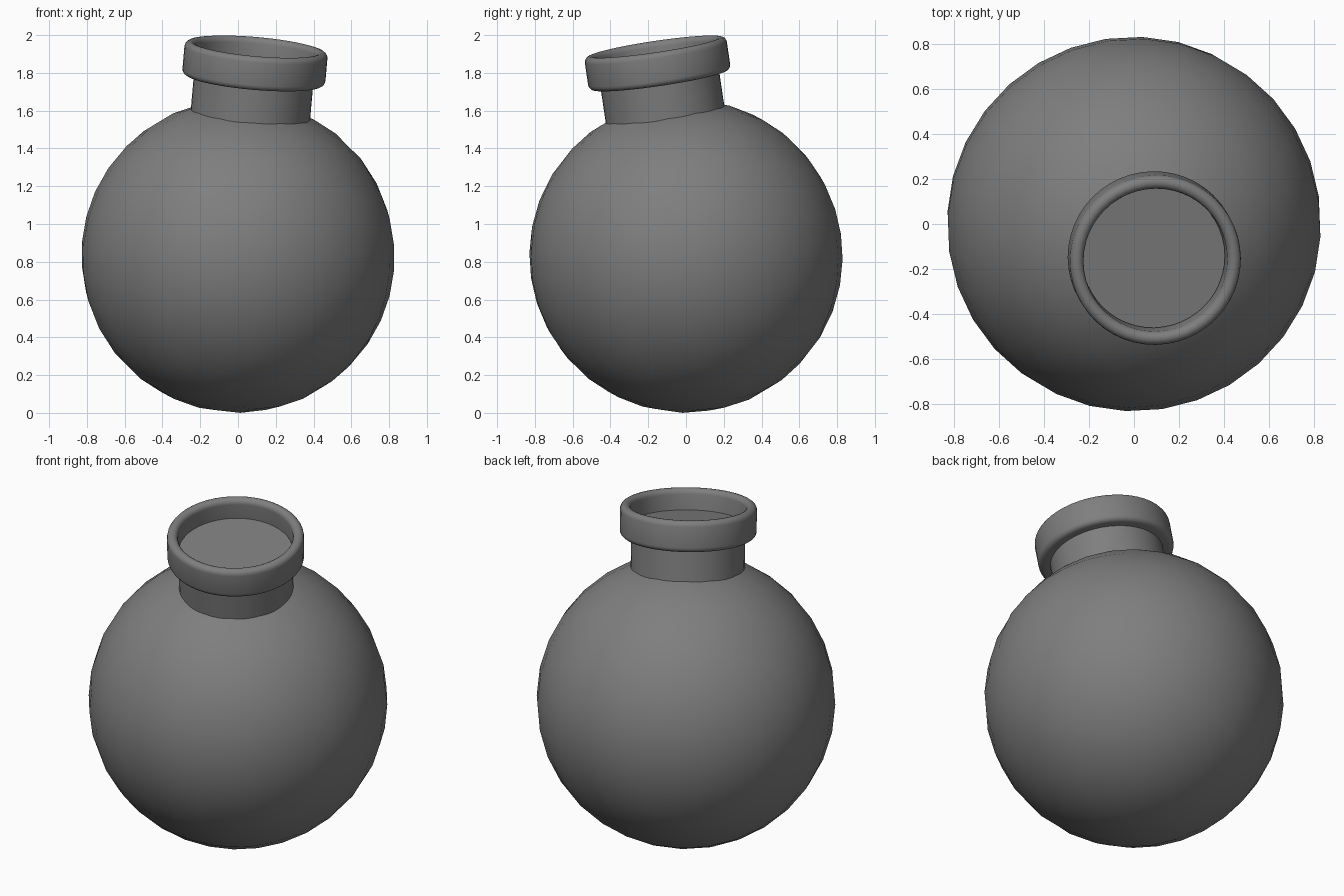
import bpy
import bmesh
import math
from mathutils import Vector, Matrix

cube = bpy.data.objects.get("Cube")
if cube:
    bpy.data.objects.remove(cube, do_unlink=True)

RADIUS = 0.83
CENTRE = Vector((0, 0, RADIUS))
AXIS = Vector((0.088, -0.148, 1)).normalized()
# The flask leans along AXIS about the centre of its bulb
LEAN = Matrix.Translation(CENTRE) @ AXIS.to_track_quat('Z', 'Y').to_matrix().to_4x4()

grey = bpy.data.materials.new("grey")
grey.use_nodes = True
colour = (0.21, 0.21, 0.21, 1)
grey.diffuse_color = colour
grey.node_tree.nodes["Principled BSDF"].inputs["Base Color"].default_value = colour


def finish(bm, name):
    """Turn a bmesh into a smooth, leaning, grey object."""
    bmesh.ops.recalc_face_normals(bm, faces=bm.faces)
    mesh = bpy.data.meshes.new(name)
    bm.to_mesh(mesh)
    bm.free()
    mesh.transform(LEAN)
    mesh.materials.append(grey)
    obj = bpy.data.objects.new(name, mesh)
    bpy.context.collection.objects.link(obj)
    bpy.ops.object.select_all(action='DESELECT')
    obj.select_set(True)
    bpy.context.view_layer.objects.active = obj
    bpy.ops.object.shade_smooth_by_angle(angle=math.radians(40))
    return obj


def lathe(name, profile, closed, steps=48):
    """Spin a (radius, height) profile round the flask axis."""
    bm = bmesh.new()
    verts = [bm.verts.new((r, 0, h)) for r, h in profile]
    pairs = list(zip(verts, verts[1:]))
    if closed:
        pairs.append((verts[-1], verts[0]))
    edges = [bm.edges.new(p) for p in pairs]
    bmesh.ops.spin(bm, geom=verts + edges, cent=(0, 0, 0), axis=(0, 0, 1),
                   angle=math.tau, steps=steps, use_duplicate=False)
    bmesh.ops.remove_doubles(bm, verts=bm.verts, dist=0.0005)
    return finish(bm, name)


# Round bulb: an evenly divided cube pushed out to a sphere
bm = bmesh.new()
bmesh.ops.create_cube(bm, size=2)
bmesh.ops.subdivide_edges(bm, edges=bm.edges, cuts=7, use_grid_fill=True)
for v in bm.verts:
    v.co = Vector([math.tan(c * math.pi / 4) for c in v.co]).normalized() * RADIUS
finish(bm, "bulb")

# Neck with a flat closed top sunk inside the collar
lathe("neck", [(0.317, 0.7), (0.317, 1.005), (0, 1.005)], closed=False)

# Collar with rounded lips
def corner(r, h, size, start):
    """Quarter circle of points around (r, h)."""
    angles = [math.radians(start + 22.5 * i) for i in range(5)]
    return [(r + size * math.cos(a), h + size * math.sin(a)) for a in angles]

collar = [(0.317, 0.945)]
collar += corner(0.35, 0.975, 0.03, -90)
collar += corner(0.35, 1.095, 0.03, 0)
collar += corner(0.35, 1.095, 0.03, 90)
collar += [(0.32, 1.0)]
lathe("collar", collar, closed=True)
